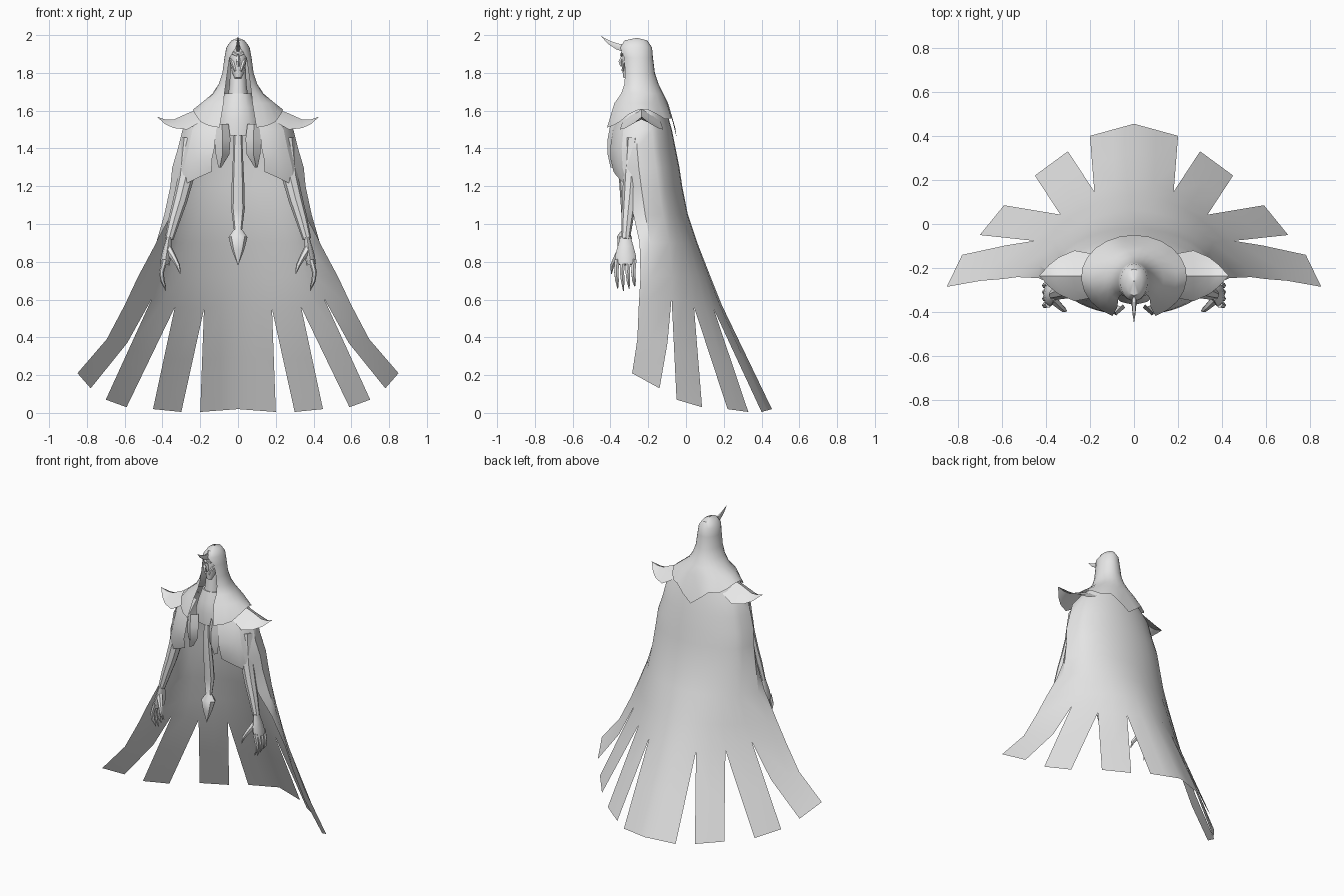
import bpy, bmesh
from math import sin, cos, pi, radians
from mathutils import Vector

cube = bpy.data.objects.get("Cube")
if cube:
    bpy.data.objects.remove(cube)

grey = bpy.data.materials.new("plain grey")
grey.use_nodes = True
tone = (0.8, 0.8, 0.8, 1)
grey.diffuse_color = tone
grey.node_tree.nodes["Principled BSDF"].inputs["Base Color"].default_value = tone


def finish(name, bm, mirror, angle=40):
    bmesh.ops.remove_doubles(bm, verts=bm.verts, dist=0.0005)
    bmesh.ops.recalc_face_normals(bm, faces=bm.faces)
    mesh = bpy.data.meshes.new(name)
    bm.to_mesh(mesh)
    bm.free()
    mesh.materials.append(grey)
    mesh.shade_smooth()
    mesh.set_sharp_from_angle(angle=radians(angle))
    ob = bpy.data.objects.new(name, mesh)
    bpy.context.collection.objects.link(ob)
    if mirror:
        ob.modifiers.new("mirror", "MIRROR").merge_threshold = 0.001
    return ob


def add_grid(bm, rows, closed=False):
    grid = [[bm.verts.new(p) for p in row] for row in rows]
    for a, b in zip(grid, grid[1:]):
        n = len(a)
        for i in range(n if closed else n - 1):
            j = (i + 1) % n
            bm.faces.new((a[i], a[j], b[j], b[i]))
    return grid


def sheet(name, rows, mirror=True):
    bm = bmesh.new()
    add_grid(bm, rows)
    return finish(name, bm, mirror)


def tube(name, path, radii, sides=8, wide=1, deep=1, mirror=False):
    """Tapered limb along a path, capped at both ends."""
    bm = bmesh.new()
    pts = [Vector(p) for p in path]
    rows = []
    for i, (p, r) in enumerate(zip(pts, radii)):
        d = (pts[min(i + 1, len(pts) - 1)] - pts[max(i - 1, 0)]).normalized()
        u = (Vector((1, 0, 0)) - d * d.x).normalized()
        v = d.cross(u)
        ring = [2 * pi * k / sides for k in range(sides)]
        rows.append([p + u * cos(a) * r * wide + v * sin(a) * r * deep for a in ring])
    grid = add_grid(bm, rows, True)
    bm.faces.new(grid[0])
    if radii[-1] > 0.001:
        bm.faces.new(grid[-1])
    return finish(name, bm, mirror)


def wrap(z, w, back, side, front, deg, power=1):
    """Point on a half ring, measured from the back round to the front."""
    c = cos(radians(deg))
    y = side + (back - side) * c ** power if c > 0 else side + (side - front) * c
    return Vector((w * sin(radians(deg)), y, z))


# Cloak: z, half width, back y, side y, front y, end angle, roundness
FRACS = (0, .097, .194, .285, .376, .46, .545, .77, 1)
CLOAK = [
    (1.62, .20, -.11, -.24, -.35, 125, 1),
    (1.50, .295, -.075, -.24, -.40, 125, 1),
    (1.40, .32, -.055, -.24, -.415, 125, 1),
    (1.30, .35, -.035, -.23, -.415, 125, 1),
    (1.20, .36, -.02, -.22, -.38, 125, 1),
    (1.05, .39, .01, -.22, -.36, 115, 1.1),
    (.90, .44, .06, -.23, -.32, 100, 1.3),
    (.72, .53, .13, -.24, -.27, 92, 1.8),
    (.57, .60, .19, -.25, -.25, 90, 2.2),
]
cloak_rows = [[wrap(*r[:5], f * r[5], r[6]) for f in FRACS] for r in CLOAK]
for p, lift in zip(cloak_rows[-1], (0, 0, -.02, -.01, -.01, .02, .04, .02, 0)):
    p.z += lift

# Hem corners of each strip, from the middle of the back outward
HEM = [
    ((0, .455, .02), (.20, .40, .005)),
    ((.30, .33, .005), (.45, .22, .02)),
    ((.59, .085, .03), (.70, -.05, .07)),
    ((.78, -.14, .13), (.85, -.285, .21)),
]
bm = bmesh.new()
add_grid(bm, cloak_rows)
for i, (a, b) in enumerate(HEM):
    a, b = Vector(a), Vector(b)
    top = cloak_rows[-1][2 * i:2 * i + 3]
    low = [a, (a + b) / 2, b]
    mid = [(t + l) / 2 for t, l in zip(top, low)]
    if i == 3:
        mid = [m + Vector((-.03, .01, 0)) for m in mid]
    add_grid(bm, [top, mid, low])
finish("cloak", bm, True)

# Short front flaps over the arms
flap_rows = []
for r in CLOAK[:5]:
    row = [wrap(*r[:5], d) for d in (125, 133, 141, 149, 157)]
    flap_rows.append(row)
for k, p in enumerate(flap_rows[-1]):
    p.z += .019 * k
    p.y -= .004 * k
for k, p in enumerate(flap_rows[-2]):
    p.z += .012 * k
sheet("front_flap", flap_rows)

# Hood running down into the shoulder mantle
HOOD = [
    (1.985, .002, -.258, -.26, -.262, 180),
    (1.972, .035, -.205, -.26, -.325, 180),
    (1.935, .062, -.18, -.26, -.35, 172),
    (1.88, .072, -.175, -.26, -.345, 142),
    (1.80, .083, -.165, -.26, -.345, 137),
    (1.74, .103, -.145, -.26, -.345, 141),
    (1.69, .135, -.12, -.25, -.36, 148),
    (1.64, .195, -.095, -.25, -.39, 157),
]
STEPS = [k / 10 for k in range(11)]
mantle_rows = [[wrap(*r[:5], f * r[5]) for f in STEPS] for r in HOOD]
hem_z = (1.46, 1.51, 1.56, 1.555, 1.58, 1.605, 1.605, 1.58, 1.54, 1.52, 1.51)
mantle_rows.append([wrap(z, .24, -.05, -.24, -.435, f * 156) for z, f in zip(hem_z, STEPS)])
sheet("hooded_mantle", mantle_rows)

# Pointed shoulder guards: x, ridge z, half depth, drop at the edges
guard_rows = []
for x, z, half, drop in ((.19, 1.615, .10, .07), (.27, 1.585, .115, .085),
                         (.34, 1.553, .085, .045), (.385, 1.553, .05, .025),
                         (.43, 1.568, 0, 0)):
    guard_rows.append([(x, -.235 + half * s, z - drop * abs(s) ** 1.4)
                       for s in (-1, -.6, 0, .6, 1)])
sheet("shoulder_guard", guard_rows)

# Chest, neck and collar
tube("chest", [(0, -.26, 1.48), (0, -.27, 1.56), (0, -.275, 1.62), (0, -.275, 1.69)],
     [.125, .115, .095, .07], 12, 1, .85)
tube("neck", [(0, -.28, 1.66), (0, -.28, 1.74), (0, -.275, 1.84)], [.055, .045, .04], 10)

# Gaunt face with brows, cheeks and nose
tube("face", [(0, -.315, 1.77), (0, -.305, 1.80), (0, -.295, 1.85),
              (0, -.29, 1.89), (0, -.285, 1.94)],
     [.018, .03, .043, .047, .045], 10, 1, 1.1)
tube("nose", [(0, -.33, 1.90), (0, -.345, 1.86), (0, -.34, 1.835)], [.007, .013, .008], 5)
tube("brow", [(.004, -.342, 1.893), (.025, -.335, 1.905), (.045, -.305, 1.915)],
     [.008, .01, .006], 5, mirror=True)
tube("cheek", [(.038, -.31, 1.875), (.03, -.328, 1.855), (.015, -.335, 1.81)],
     [.007, .011, .006], 5, mirror=True)

# Forehead horn
tube("horn", [(0, -.32, 1.93), (0, -.365, 1.94), (0, -.41, 1.963), (0, -.45, 1.995)],
     [.025, .018, .011, .0002], 6, .6)

# Leaf shaped tabs hanging from the chest
tab_rows = []
for z, inner, outer, y in ((1.53, .05, .12, -.385), (1.45, .04, .122, -.40),
                           (1.37, .045, .118, -.40), (1.30, .088, .104, -.385)):
    tab_rows.append([(inner, y + .02, z), ((inner + outer) / 2, y - .015, z), (outer, y + .015, z)])
sheet("chest_tab", tab_rows)

# Long centre tail with an arrow tip
tube("centre_tail", [(0, -.34, 1.53), (0, -.34, 1.35), (0, -.325, 1.20), (0, -.315, 1.08),
                     (0, -.32, .97), (0, -.325, .93), (0, -.335, .86), (0, -.345, .78)],
     [.02, .027, .034, .036, .022, .05, .032, .0002], 8, 1, .8)

# Arms and hands
tube("arm", [(.25, -.27, 1.45), (.275, -.29, 1.25), (.305, -.30, 1.13),
             (.335, -.31, 1.03), (.365, -.32, .92)],
     [.05, .043, .038, .032, .023], 8, mirror=True)
tube("palm", [(.365, -.32, .93), (.372, -.32, .88), (.38, -.32, .83), (.388, -.32, .785)],
     [.024, .037, .048, .045], 8, .55, 1.15, mirror=True)
for k in range(4):
    y = -.365 + .03 * k
    tip = .645 + .012 * abs(k - 1)
    tube("finger_%d" % (k + 1),
         [(.388, y, .81), (.405, y - .004, .745), (.40, y, .70), (.382, y + .004, tip)],
         [.015, .013, .011, .002], 6, mirror=True)
tube("thumb", [(.37, -.34, .87), (.34, -.37, .82), (.318, -.39, .78), (.305, -.395, .735)],
     [.022, .016, .012, .002], 6, mirror=True)
